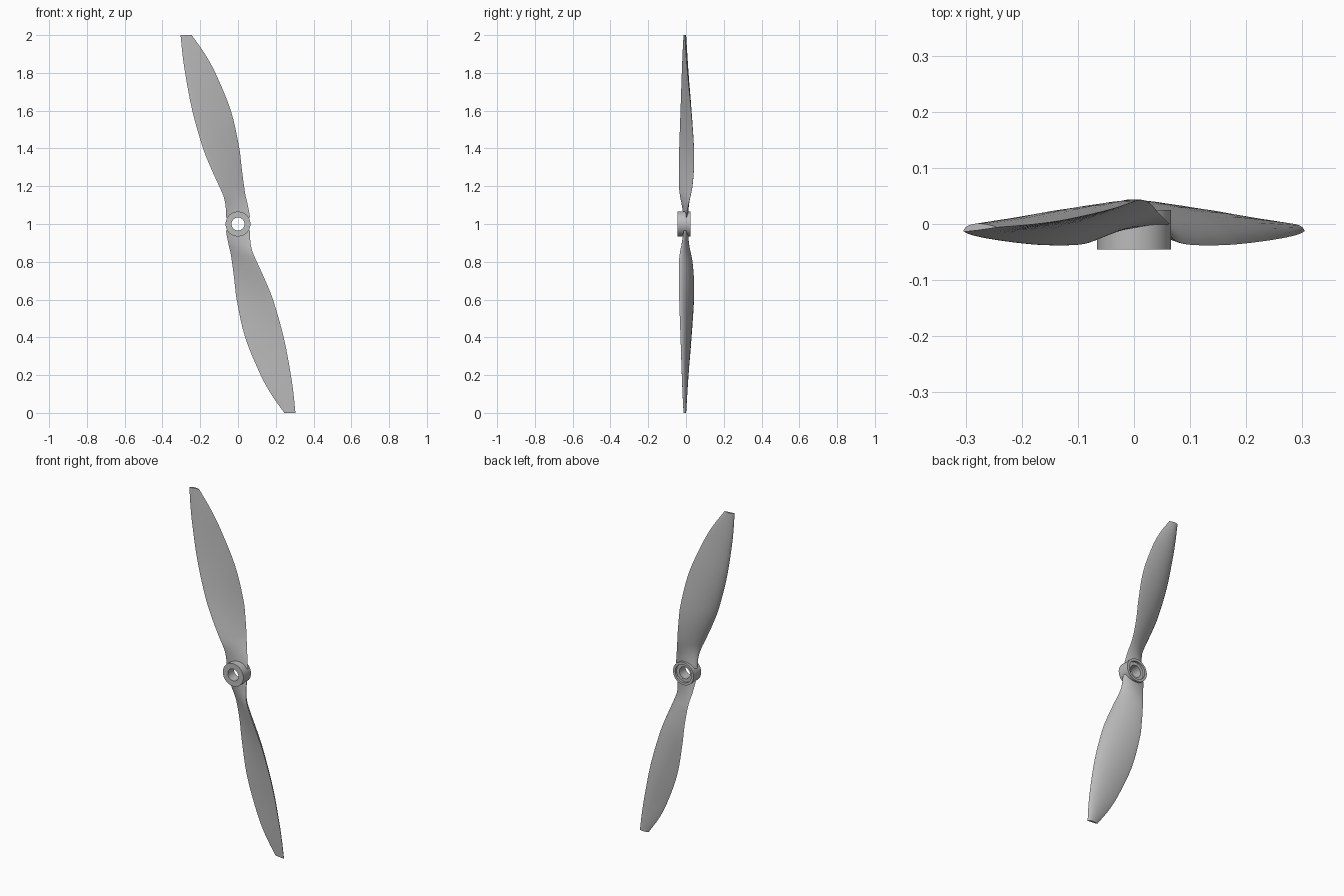
import bpy, bmesh, math
from mathutils import Vector, Matrix

cube = bpy.data.objects.get("Cube")
if cube:
    bpy.data.objects.remove(cube)

grey = bpy.data.materials.new("moulded_grey")
grey.use_nodes = True
colour = (0.5, 0.5, 0.5, 1)
grey.diffuse_color = colour
grey.node_tree.nodes["Principled BSDF"].inputs["Base Color"].default_value = colour

CENTRE = Vector((0, 0, 1))


def finish(bm, name, angle):
    bmesh.ops.recalc_face_normals(bm, faces=bm.faces)
    mesh = bpy.data.meshes.new(name)
    bm.to_mesh(mesh)
    bm.free()
    mesh.materials.append(grey)
    obj = bpy.data.objects.new(name, mesh)
    bpy.context.collection.objects.link(obj)
    bpy.ops.object.select_all(action='DESELECT')
    obj.select_set(True)
    bpy.context.view_layer.objects.active = obj
    bpy.ops.object.shade_smooth_by_angle(angle=math.radians(angle))
    return obj


# Blade stations: height, leading edge x and y, trailing edge x and y, thickness
STATIONS = [
    (1.035, -.064, -.012, .064, .0, .020),
    (1.1, -.066, -.022, .052, .012, .020),
    (1.15, -.078, -.032, .04, .024, .022),
    (1.2, -.1, -.037, .032, .034, .024),
    (1.3, -.145, -.038, .019, .042, .027),
    (1.4, -.185, -.036, .007, .042, .028),
    (1.6, -.242, -.029, -.038, .027, .027),
    (1.8, -.28, -.022, -.12, .008, .021),
    (1.9, -.294, -.018, -.175, .0, .017),
    (2, -.304, -.013, -.245, -.006, .011),
]


def smooth_stations(steps):
    """Catmull-Rom interpolation between stations, in height."""
    def slope(i):
        a, b = STATIONS[max(i - 1, 0)], STATIONS[min(i + 1, len(STATIONS) - 1)]
        return [(q - p) / (b[0] - a[0]) for p, q in zip(a, b)]
    for i in range(len(STATIONS) - 1):
        a, b = STATIONS[i], STATIONS[i + 1]
        h = b[0] - a[0]
        for k in range(steps):
            t = k / steps
            s = t * t * (3 - 2 * t)
            m, n = t * (1 - t) ** 2 * h, t * t * (t - 1) * h
            yield [p + (q - p) * s + m * u + n * v
                   for p, q, u, v in zip(a, b, slope(i), slope(i + 1))]
    yield STATIONS[-1]


def section(z, lx, ly, tx, ty, thick, count=12):
    """Aerofoil loop: full rounded back, nearly flat front, blunt leading edge."""
    def point(angle, side):
        t = (1 - math.cos(angle)) / 2
        shape = 2.6 * math.sqrt(t) * (1 - t) + 0.12 * math.sin(angle)
        off = thick * shape * (0.9 if side > 0 else -0.1)
        return Vector((lx + (tx - lx) * t, ly + (ty - ly) * t + off, z))
    angles = [math.pi * i / count for i in range(count + 1)]
    return ([point(a, 1) for a in angles] +
            [point(a, -1) for a in reversed(angles[1:-1])])


def blade(name, turn):
    bm = bmesh.new()
    rings = [[bm.verts.new(p) for p in section(*s)] for s in smooth_stations(4)]
    for low, high in zip(rings, rings[1:]):
        for i in range(len(low)):
            j = (i + 1) % len(low)
            bm.faces.new((low[i], low[j], high[j], high[i]))
    bm.faces.new(rings[0])
    bm.faces.new(rings[-1])
    bmesh.ops.rotate(bm, verts=bm.verts, cent=CENTRE,
                     matrix=Matrix.Rotation(turn, 3, 'Y'))
    return finish(bm, name, 50)


blade("upper_blade", 0)
blade("lower_blade", math.pi)

# Hub: a bored collar with a shallow recess at the back, spun from its profile
bm = bmesh.new()
profile = [(.034, -.045), (.066, -.045), (.066, .025),
           (.052, .025), (.052, .012), (.034, .012)]
verts = [bm.verts.new((r, y, 1)) for r, y in profile]
edges = [bm.edges.new((v, verts[(i + 1) % len(verts)])) for i, v in enumerate(verts)]
bmesh.ops.spin(bm, geom=verts + edges, cent=CENTRE, axis=(0, 1, 0),
               angle=math.tau, steps=48, use_merge=True)
bmesh.ops.remove_doubles(bm, verts=bm.verts, dist=0.0001)
finish(bm, "hub", 35)
